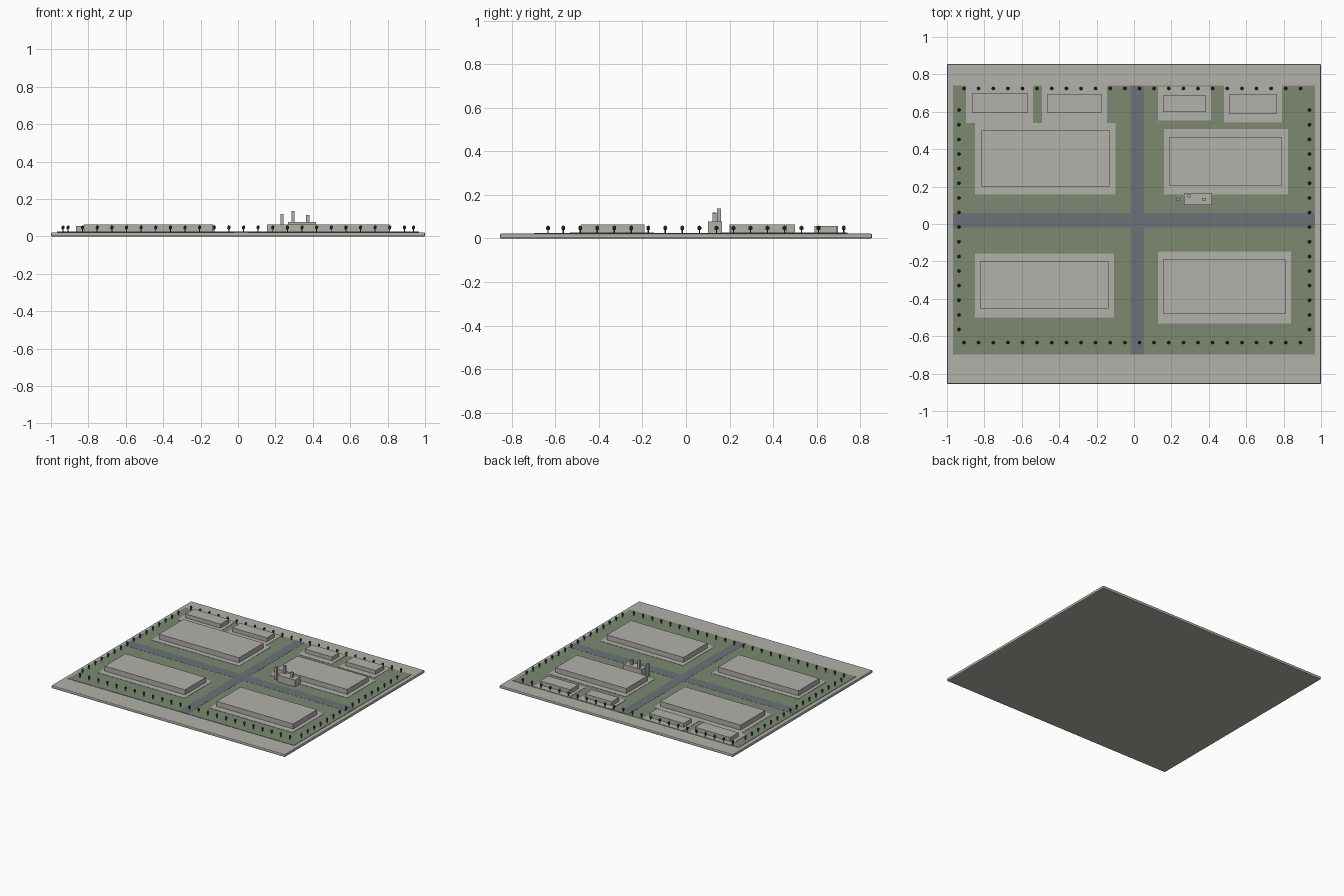
import bpy
import bmesh
from mathutils import Matrix

cube = bpy.data.objects.get("Cube")
if cube:
    bpy.data.objects.remove(cube, do_unlink=True)


def material(name, rgb):
    m = bpy.data.materials.new(name)
    m.use_nodes = True
    col = (*rgb, 1)
    m.diffuse_color = col
    m.node_tree.nodes["Principled BSDF"].inputs["Base Color"].default_value = col
    return m


CONCRETE = material("concrete_grey", (0.45, 0.44, 0.40))
GRASS = material("grass_green", (0.20, 0.25, 0.165))
ASPHALT = material("asphalt_grey", (0.155, 0.17, 0.19))
LEAF = material("leaf_dark_green", (0.04, 0.065, 0.04))
BARK = material("bark_brown", (0.08, 0.055, 0.035))


def add_object(name, bm, *mats):
    me = bpy.data.meshes.new(name)
    bm.to_mesh(me)
    bm.free()
    for m in mats:
        me.materials.append(m)
    ob = bpy.data.objects.new(name, me)
    bpy.context.collection.objects.link(ob)
    return ob


def box(name, x0, x1, y0, y1, z0, z1, mat):
    bm = bmesh.new()
    bmesh.ops.create_cube(bm, size=1)
    bmesh.ops.scale(bm, vec=(x1 - x0, y1 - y0, z1 - z0), verts=bm.verts)
    bmesh.ops.translate(bm, vec=((x0 + x1) / 2, (y0 + y1) / 2, (z0 + z1) / 2), verts=bm.verts)
    return add_object(name, bm, mat)


# Ground layers
BASE, LAWN, ROAD, PLOT = 0.022, 0.0245, 0.0255, 0.0265
base = box("base_slab", -1, 1, -0.855, 0.855, 0, BASE, CONCRETE)
bevel = base.modifiers.new("rounded_edge", "BEVEL")
bevel.width = 0.006
bevel.segments = 2
box("lawn", -0.968, 0.968, -0.698, 0.74, BASE - 0.002, LAWN, GRASS)
box("road_lengthwise", -0.02, 0.053, -0.698, 0.74, BASE, ROAD, ASPHALT)
box("road_crosswise", -0.968, 0.968, -0.02, 0.06, BASE, ROAD - 0.0002, ASPHALT)

# Building plots: plot rectangle, hall rectangle, hall top
SITES = {
    "back_hall_right_outer": ((-0.898, -0.54, 0.54, 0.741), (-0.866, -0.567, 0.596, 0.698), 0.057),
    "back_hall_right_inner": ((-0.492, -0.144, 0.54, 0.741), (-0.465, -0.171, 0.596, 0.692), 0.057),
    "back_hall_left_inner": ((0.128, 0.412, 0.553, 0.735), (0.155, 0.385, 0.60, 0.687), 0.057),
    "back_hall_left_outer": ((0.481, 0.791, 0.543, 0.741), (0.508, 0.765, 0.59, 0.692), 0.057),
    "large_hall_back_right": ((-0.85, -0.10, 0.158, 0.541), (-0.818, -0.131, 0.20, 0.50), 0.065),
    "large_hall_back_left": ((0.16, 0.823, 0.158, 0.507), (0.187, 0.792, 0.205, 0.462), 0.065),
    "large_hall_front_right": ((-0.85, -0.108, -0.50, -0.158), (-0.824, -0.136, -0.453, -0.20), 0.065),
    "large_hall_front_left": ((0.128, 0.84, -0.532, -0.147), (0.155, 0.81, -0.482, -0.19), 0.065),
}
for name, (plot, hall, top) in SITES.items():
    box(name + "_plot", *plot, BASE, PLOT, CONCRETE)
    box(name, *hall, BASE, top, CONCRETE)

# Boiler house with chimneys
box("boiler_house", 0.267, 0.417, 0.102, 0.166, BASE, 0.077, CONCRETE)
for i, (x, y, top) in enumerate([(0.235, 0.131, 0.12), (0.294, 0.152, 0.137), (0.372, 0.131, 0.115)]):
    box(f"chimney_{i + 1}", x - 0.009, x + 0.009, y - 0.009, y + 0.009, BASE, top, CONCRETE)


# Trees: rows around the lawn
def add_tree(bm, x, y):
    bmesh.ops.create_cone(bm, cap_ends=True, segments=6, radius1=0.003, radius2=0.003, depth=0.018,
                          matrix=Matrix.Translation((x, y, BASE + 0.009)))
    crown = bmesh.ops.create_icosphere(
        bm, subdivisions=1, radius=0.01,
        matrix=Matrix.Translation((x, y, 0.048)) @ Matrix.Diagonal((1, 1, 1.25, 1)))
    for f in {f for v in crown["verts"] for f in v.link_faces}:
        f.material_index = 1


STEP = 0.0782
ROWS = {
    "back_trees": [(-0.909 + STEP * i, 0.725) for i in range(24)],
    "front_trees": [(-0.909 + STEP * i, -0.634) for i in range(24)],
    "right_trees": [(-0.936, -0.564 + STEP * i) for i in range(16)],
    "left_trees": [(0.938, -0.564 + STEP * i) for i in range(16)],
}
for name, spots in ROWS.items():
    bm = bmesh.new()
    for x, y in spots:
        add_tree(bm, x, y)
    add_object(name, bm, BARK, LEAF)
